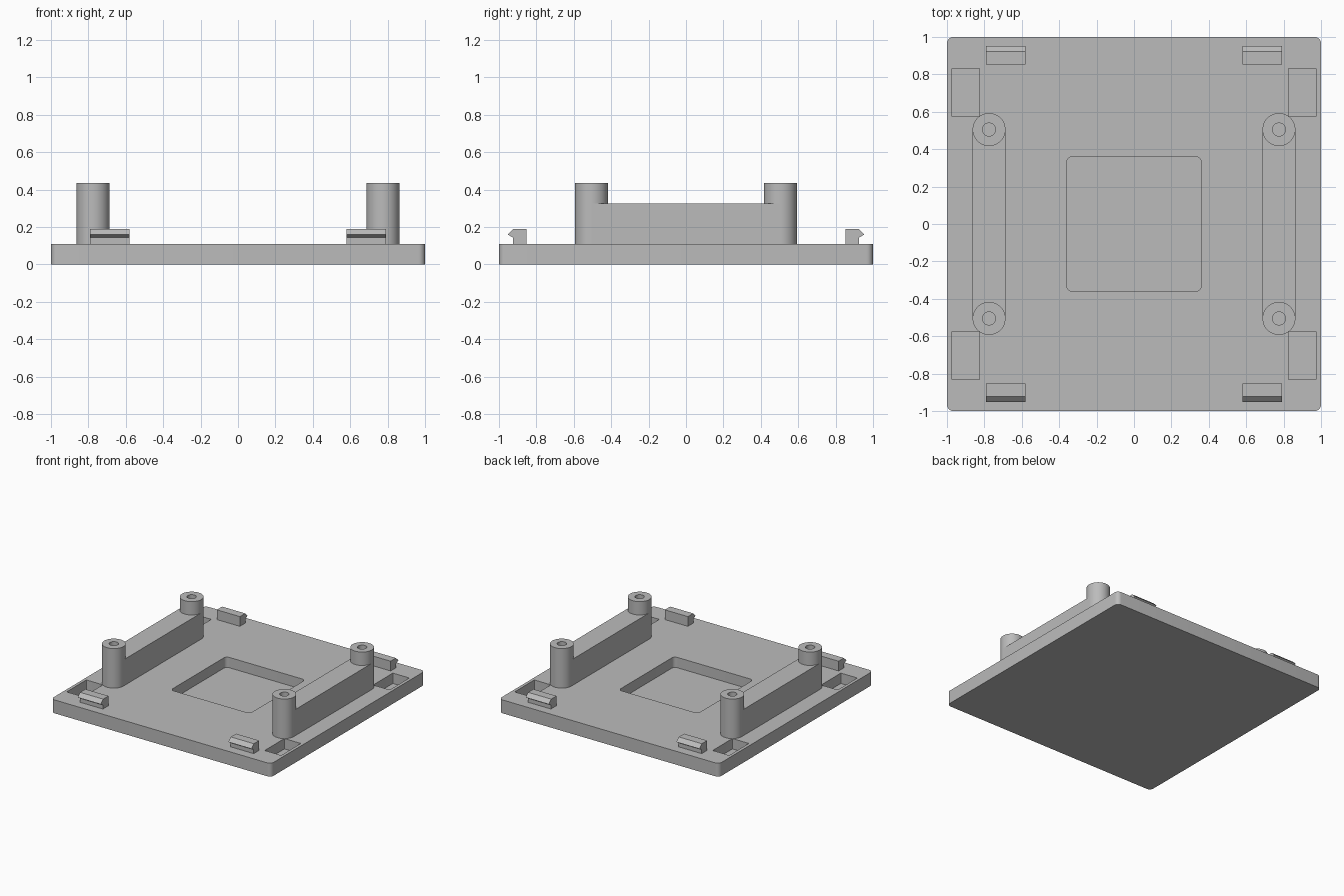
import bpy, bmesh, math

cube = bpy.data.objects.get("Cube")
if cube:
    bpy.data.objects.remove(cube, do_unlink=True)

grey = bpy.data.materials.new("light grey")
grey.use_nodes = True
GREY = (0.5, 0.5, 0.5, 1)
grey.diffuse_color = GREY
grey.node_tree.nodes["Principled BSDF"].inputs["Base Color"].default_value = GREY

TOP = 0.11        # upper face of the base plate
POST = (0.775, 0.505)
POST_R = 0.088


def prism(name, outline, z0, z1):
    """Extrude a closed xy outline from z0 to z1."""
    bm = bmesh.new()
    face = bm.faces.new([bm.verts.new((x, y, z0)) for x, y in outline])
    ext = bmesh.ops.extrude_face_region(bm, geom=[face])["geom"]
    moved = [v for v in ext if isinstance(v, bmesh.types.BMVert)]
    bmesh.ops.translate(bm, verts=moved, vec=(0, 0, z1 - z0))
    bmesh.ops.recalc_face_normals(bm, faces=bm.faces)
    mesh = bpy.data.meshes.new(name)
    bm.to_mesh(mesh)
    bm.free()
    obj = bpy.data.objects.new(name, mesh)
    bpy.context.collection.objects.link(obj)
    mesh.materials.append(grey)
    return obj


def arc(cx, cy, r, start, sweep, n):
    steps = [math.radians(start + sweep * i / n) for i in range(n + 1)]
    return [(cx + r * math.cos(a), cy + r * math.sin(a)) for a in steps]


def rounded(cx, cy, w, d, r):
    pts = []
    for i, (sx, sy) in enumerate([(1, 1), (-1, 1), (-1, -1), (1, -1)]):
        pts += arc(cx + sx * (w / 2 - r), cy + sy * (d / 2 - r), r, 90 * i, 90, 6)
    return pts


def cut(obj, cutter):
    mod = obj.modifiers.new("cut", "BOOLEAN")
    mod.operation = "DIFFERENCE"
    mod.solver = "EXACT"
    mod.object = cutter
    bpy.context.view_layer.objects.active = obj
    bpy.ops.object.modifier_apply(modifier=mod.name)
    bpy.data.objects.remove(cutter, do_unlink=True)


def smooth(obj):
    bpy.ops.object.select_all(action="DESELECT")
    obj.select_set(True)
    bpy.context.view_layer.objects.active = obj
    bpy.ops.object.shade_smooth_by_angle(angle=math.radians(30))


# Base plate with a central recess and four corner pockets
plate = prism("base_plate", rounded(0, 0, 2, 2, 0.035), 0, TOP)
cut(plate, prism("recess_cutter", rounded(0, 0, 0.72, 0.72, 0.03), 0.025, 0.2))
for sx in (-1, 1):
    for sy in (-1, 1):
        pocket = rounded(sx * 0.9, sy * 0.704, 0.15, 0.256, 0.005)
        cut(plate, prism("pocket_cutter", pocket, 0.025, 0.2))
smooth(plate)

# Clip profile as (distance from centre, height)
CLIP = [(0.853, TOP), (0.925, TOP), (0.925, 0.143), (0.953, 0.16),
        (0.922, 0.19), (0.853, 0.19)]

for sx, side in ((1, "left"), (-1, "right")):
    # Wall joining the two posts
    px, py = sx * POST[0], POST[1]
    wall_outline = [(px - POST_R, -py), (px + POST_R, -py),
                    (px + POST_R, py), (px - POST_R, py)]
    wall = prism(side + "_wall", wall_outline, TOP, 0.325)
    for sy, end in ((-1, "front"), (1, "back")):
        # Drilled round post
        full = arc(px, sy * py, POST_R, 0, 360, 48)[:-1]
        hole = arc(px, sy * py, 0.035, 0, 360, 32)[:-1]
        post = prism(f"{end}_{side}_post", full, TOP, 0.435)
        cut(wall, prism("wall_cutter", full, 0.05, 0.5))
        cut(post, prism("hole_cutter", hole, 0.15, 0.5))
        smooth(post)
        # Snap clip, extruded along x
        clip = prism(f"{end}_{side}_clip", [(sy * y, z) for y, z in CLIP], 0.58, 0.79)
        for v in clip.data.vertices:
            y, z, x = v.co
            v.co = (sx * x, y, z)
        if sx * sy != 0:
            bm = bmesh.new()
            bm.from_mesh(clip.data)
            bmesh.ops.recalc_face_normals(bm, faces=bm.faces)
            bm.to_mesh(clip.data)
            bm.free()
    smooth(wall)
